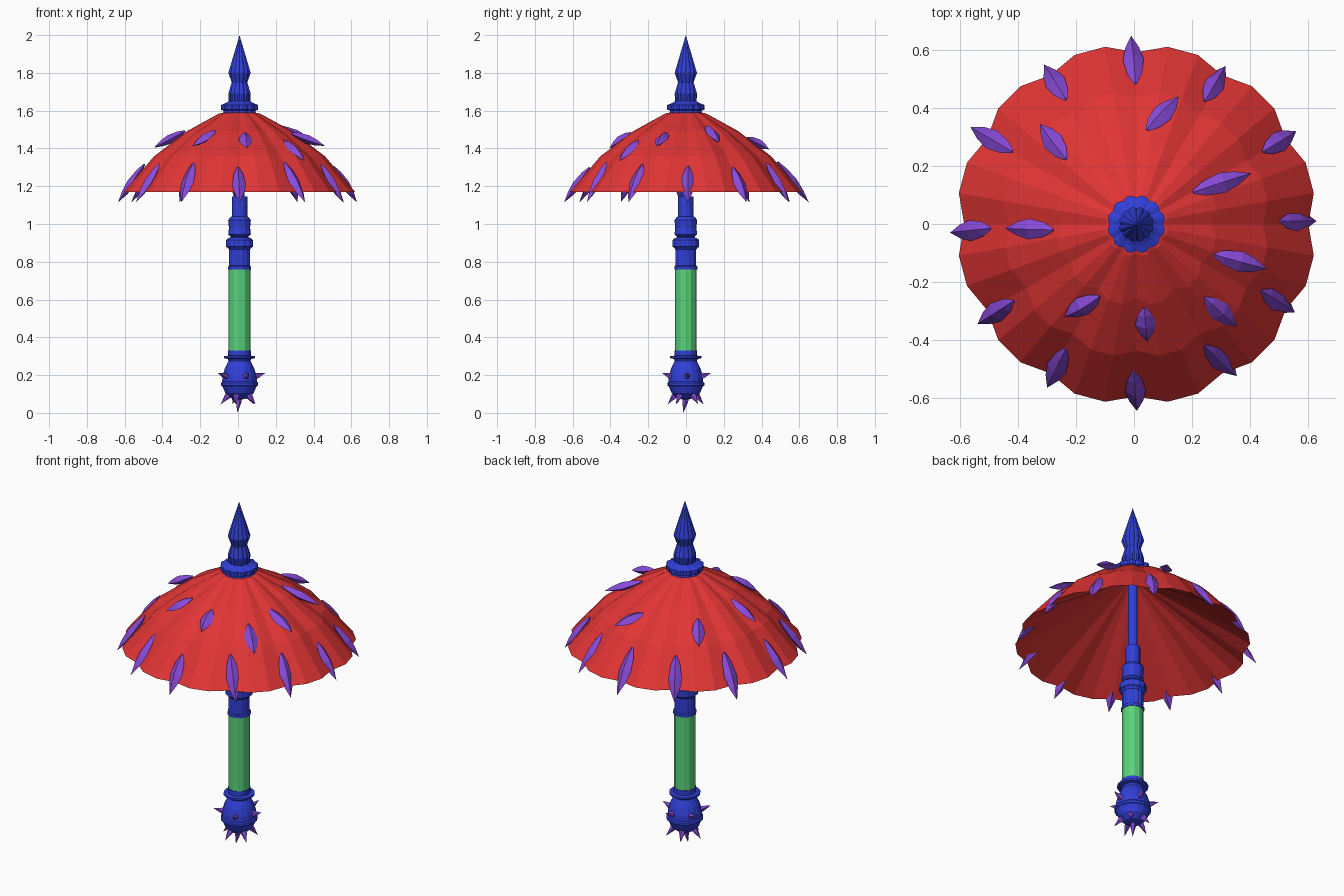
import bpy, bmesh, math
from mathutils import Vector, Matrix

if "Cube" in bpy.data.objects:
    bpy.data.objects.remove(bpy.data.objects["Cube"])


def material(name, rgb):
    m = bpy.data.materials.new(name)
    m.diffuse_color = (*rgb, 1)
    m.use_nodes = True
    m.node_tree.nodes["Principled BSDF"].inputs["Base Color"].default_value = m.diffuse_color
    return m


BLUE = material("blue", (0.03, 0.05, 0.68))
RED = material("red", (0.75, 0.035, 0.035))
GREEN = material("green", (0.1, 0.65, 0.2))
PURPLE = material("purple", (0.25, 0.07, 0.7))
AXIS = Matrix.Translation((0.008, -0.001, 0))  # the pole sits slightly off centre


def lathe(name, profile, sides, mat, flute=1.0, matrix=AXIS, squash=1.0, caps=True):
    """Revolve (radius, z) points; every third side is pulled in by flute (one value or one per ring)."""
    bm = bmesh.new()
    rings = []
    for i, (r, z) in enumerate(profile):
        if r < 1e-5:
            rings.append([bm.verts.new((0, 0, z))] * sides)
            continue
        pull = flute[i] if isinstance(flute, list) else flute
        ring = []
        for k in range(sides):
            a = 2 * math.pi * k / sides
            f = r * (pull if k % 3 == 0 else 1)
            ring.append(bm.verts.new((f * math.cos(a), f * math.sin(a) * squash, z)))
        rings.append(ring)
    for lo, hi in zip(rings, rings[1:]):
        for k in range(sides):
            n = (k + 1) % sides
            quad = list(dict.fromkeys((lo[k], lo[n], hi[n], hi[k])))
            if len(quad) > 2:
                bm.faces.new(quad)
    if caps:
        for ring in (rings[0], rings[-1]):
            if len(set(ring)) > 2:
                bm.faces.new(ring)
    bmesh.ops.recalc_face_normals(bm, faces=bm.faces)
    mesh = bpy.data.meshes.new(name)
    bm.to_mesh(mesh)
    bm.free()
    mesh.transform(matrix)
    mesh.materials.append(mat)
    obj = bpy.data.objects.new(name, mesh)
    bpy.context.collection.objects.link(obj)
    return obj


def aim(start, end, out):
    """Frame at start: z towards end, x as near as possible to out."""
    z = (end - start).normalized()
    y = z.cross(out).normalized()
    x = y.cross(z)
    m = Matrix((x, y, z)).transposed().to_4x4()
    m.translation = start
    return m


# Canopy: twelve scalloped panels outside, closed underneath by a straight conical lining
CANOPY = [(0.03, 1.60), (0.11, 1.585), (0.28, 1.493), (0.46, 1.358), (0.622, 1.17)]
lathe("canopy", [(0.026, 1.55)] + CANOPY[::-1] + [(0.026, 1.60)], 36, RED,
      flute=[1.0, 0.955, 0.95, 0.92, 0.88, 0.88, 1.0], caps=False)

# Fluted finial
lathe("finial", [(0.09, 1.575), (0.085, 1.60), (0.10, 1.605), (0.10, 1.63), (0.075, 1.64),
                 (0.058, 1.65), (0.06, 1.69), (0.042, 1.75), (0.06, 1.80), (0, 2.0)],
      36, BLUE, flute=0.92)

# Pole and its stepped collars
lathe("pole", [(0.026, 1.00), (0.026, 1.60)], 12, BLUE)
lathe("pole_socket", [(0.045, 0.92), (0.048, 0.935), (0.06, 0.945), (0.056, 0.98), (0.06, 1.02),
                      (0.05, 1.035), (0.041, 1.04), (0.041, 1.145)], 12, BLUE)
lathe("upper_collar", [(0.062, 0.76), (0.062, 0.775), (0.056, 0.78), (0.056, 0.865), (0.064, 0.875),
                       (0.072, 0.88), (0.072, 0.915), (0.06, 0.925), (0.045, 0.93)],
      36, BLUE, flute=0.95)

# Grip
lathe("grip", [(0.057, 0.31), (0.057, 0.77)], 12, GREEN)

# Pommel
lathe("pommel_collar", [(0.05, 0.25), (0.062, 0.285), (0.083, 0.29), (0.083, 0.30), (0.06, 0.303),
                        (0.06, 0.33)], 16, BLUE)
lathe("pommel_ball", [(0, 0.068), (0.045, 0.078), (0.075, 0.105), (0.09, 0.14), (0.098, 0.145),
                      (0.098, 0.158), (0.092, 0.165), (0.09, 0.195), (0.078, 0.235), (0.058, 0.275)],
      16, BLUE)

# Pommel spikes: upper ring, lower ring, one beneath
tips = []
for i in range(5):
    for r0, z0, r1, z1, off in ((0.075, 0.19, 0.138, 0.212, 4), (0.05, 0.105, 0.1, 0.045, 40)):
        a = math.radians(72 * i + off)
        d = Vector((math.cos(a), math.sin(a), 0))
        c = Vector((0.008, 0, 0))
        tips.append((c + d * r0 + Vector((0, 0, z0)), c + d * r1 + Vector((0, 0, z1))))
tips.append((Vector((0.005, 0, 0.085)), Vector((-0.003, -0.015, 0.0))))
for i, (s, e) in enumerate(tips):
    length = (e - s).length
    lathe(f"pommel_spike_{i}", [(0.016, 0), (0.016, length * 0.3), (0, length)], 5, PURPLE,
          matrix=aim(s, e, Vector((0.1, 0.2, 1))))


# Leaf-shaped canopy thorns, tail and tip seen from above
def height(r):
    for (r0, z0), (r1, z1) in zip(CANOPY, CANOPY[1:]):
        if r <= r1:
            return z0 + (z1 - z0) * (r - r0) / (r1 - r0)
    return z1


OUTER = [(0.005, 0.485, -0.01, 0.65), (0.245, 0.425, 0.315, 0.545), (0.445, 0.25, 0.56, 0.32),
         (0.505, 0.01, 0.63, 0.01), (0.44, -0.23, 0.555, -0.305), (0.245, -0.42, 0.355, -0.525),
         (0, -0.51, 0.01, -0.645), (-0.235, -0.43, -0.3, -0.565), (-0.415, -0.265, -0.54, -0.345),
         (-0.495, -0.015, -0.635, -0.03), (-0.42, 0.25, -0.565, 0.335), (-0.235, 0.43, -0.31, 0.55)]
# inner rows also give how far the tip lifts off the cloth
INNER = [(0.045, 0.325, 0.155, 0.44, 0.045), (0.205, 0.11, 0.405, 0.175, 0.06),
         (0.275, -0.105, 0.46, -0.155, 0.085), (0.24, -0.25, 0.355, -0.355, 0.025),
         (0.035, -0.29, 0.045, -0.405, 0.005), (-0.12, -0.25, -0.24, -0.32, 0.01),
         (-0.28, -0.02, -0.445, -0.015, 0.035), (-0.235, 0.225, -0.325, 0.345, 0.025)]
for label, rows in (("outer", OUTER), ("inner", INNER)):
    for i, (x0, y0, x1, y1, *lift) in enumerate(rows):
        r0, r1 = math.hypot(x0, y0), math.hypot(x1, y1)
        tail = Vector((x0, y0, height(r0)))
        tip = Vector((x1, y1, height(r1) + lift[0] if lift else 1.115))
        n = (tip - tail).length
        out = Vector((x0 + x1, y0 + y1, 1.0))
        lathe(f"{label}_thorn_{i}", [(0.004, 0), (0.017, n * 0.2), (0.024, n * 0.5),
                                     (0.016, n * 0.75), (0, n)],
              4, PURPLE, matrix=aim(tail, tip, out), squash=1.5)
